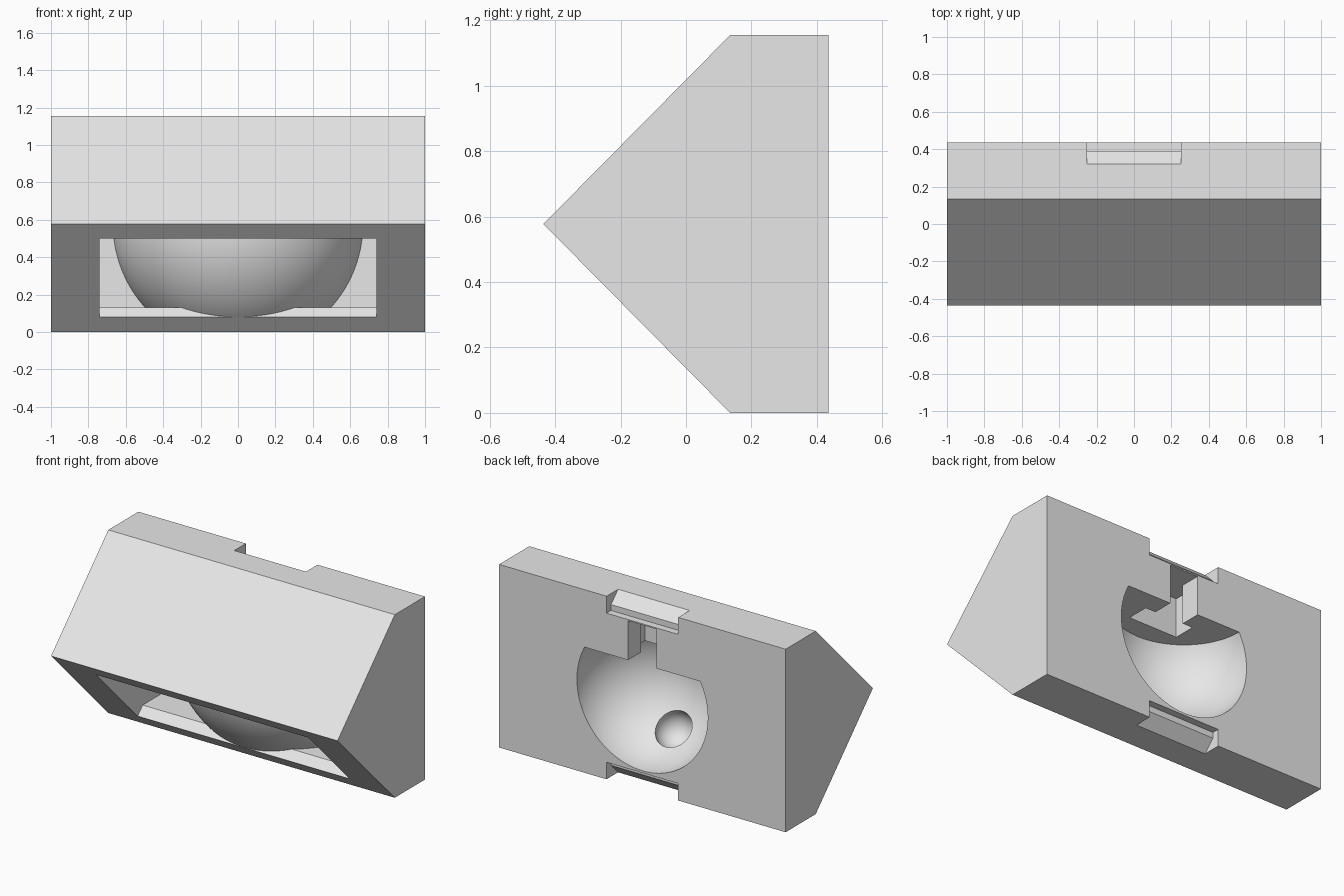
import bpy, bmesh, math
from mathutils import Vector

if "Cube" in bpy.data.objects:
    bpy.data.objects.remove(bpy.data.objects["Cube"])

MID_Z = 0.5775      # half height
BACK_Y = 0.435      # flat mounting face

grey = bpy.data.materials.new("plain grey")
grey.diffuse_color = (0.8, 0.8, 0.8, 1)
grey.use_nodes = True
grey.node_tree.nodes["Principled BSDF"].inputs["Base Color"].default_value = grey.diffuse_color


def make_object(name, bm):
    bmesh.ops.recalc_face_normals(bm, faces=bm.faces)
    mesh = bpy.data.meshes.new(name)
    bm.to_mesh(mesh)
    bm.free()
    mesh.materials.append(grey)
    obj = bpy.data.objects.new(name, mesh)
    bpy.context.collection.objects.link(obj)
    return obj


def prism(name, profile, half_width):
    """Extrude a (y, z) profile along x, centred on x = 0."""
    bm = bmesh.new()
    face = bm.faces.new([bm.verts.new((-half_width, y, z)) for y, z in profile])
    out = bmesh.ops.extrude_face_region(bm, geom=[face])
    verts = [v for v in out["geom"] if isinstance(v, bmesh.types.BMVert)]
    bmesh.ops.translate(bm, verts=verts, vec=(2 * half_width, 0, 0))
    return make_object(name, bm)


def ball(name, centre, radius, segments=96, top=None):
    """Sphere, optionally cut flat at height top."""
    bm = bmesh.new()
    bmesh.ops.create_uvsphere(bm, u_segments=segments, v_segments=segments // 2, radius=radius)
    bmesh.ops.translate(bm, verts=bm.verts, vec=centre)
    if top is not None:
        geom = bm.verts[:] + bm.edges[:] + bm.faces[:]
        cut = bmesh.ops.bisect_plane(bm, geom=geom, plane_co=(0, 0, top),
                                     plane_no=(0, 0, 1), clear_outer=True)
        rim = [e for e in cut["geom_cut"] if isinstance(e, bmesh.types.BMEdge)]
        bmesh.ops.holes_fill(bm, edges=rim, sides=0)
    return make_object(name, bm)


def box_profile(y0, y1, z0, z1):
    return [(y0, z0), (y1, z0), (y1, z1), (y0, z1)]


def subtract(target, cutter):
    cutter.hide_render = True
    mod = target.modifiers.new("cut", 'BOOLEAN')
    mod.operation = 'DIFFERENCE'
    mod.solver = 'EXACT'
    mod.object = cutter
    bpy.context.view_layer.objects.active = target
    bpy.ops.object.modifier_apply(modifier=mod.name)
    bpy.data.objects.remove(cutter, do_unlink=True)


# Wedge-fronted housing
housing = prism("housing", [(-0.436, MID_Z), (0.135, 0), (BACK_Y, 0),
                            (BACK_Y, 1.155), (0.135, 1.155)], 1.0)

# Front window and chamber, leaving the domed reflector standing inside
chamber = prism("chamber_cutter", [(-0.458, 0.40), (-0.045, -0.02), (0.107, 0.13),
                                   (0.40, 0.13), (0.40, 1.03), (0.172, 1.03)], 0.74)
subtract(chamber, ball("dome_cutter", (0, 0.52, MID_Z), 0.679, 128))
subtract(housing, chamber)

# Bowl in the back with a flat ceiling
subtract(housing, ball("bowl_cutter", (0, BACK_Y, MID_Z), 0.457, top=MID_Z + 0.215))

# Round socket in the bowl, on the axis square to the lower slope
socket = Vector((0, BACK_Y, MID_Z)) + Vector((0, -1, -1)).normalized() * 0.457
subtract(housing, ball("socket_cutter", socket, 0.117, 48))

# T-shaped hanging slot above the bowl
subtract(housing, prism("slot_cutter", box_profile(0.29, 0.5, 0.70, 1.04), 0.10))
subtract(housing, prism("slot_head_cutter", box_profile(0.165, 0.305, 0.70, 1.04), 0.17))

# Clip notches at the top and bottom back edges
notch = [(0.50, -0.05), (0.27, -0.05), (0.39, 0.07), (0.39, 0.107), (0.50, 0.107)]
subtract(housing, prism("bottom_notch_cutter", notch, 0.25))
subtract(housing, prism("top_notch_cutter", [(y, 1.155 - z) for y, z in notch], 0.25))

# Smooth the round surfaces, keep the edges crisp
bpy.ops.object.select_all(action='DESELECT')
housing.select_set(True)
bpy.context.view_layer.objects.active = housing
bpy.ops.object.shade_smooth_by_angle(angle=math.radians(25))
